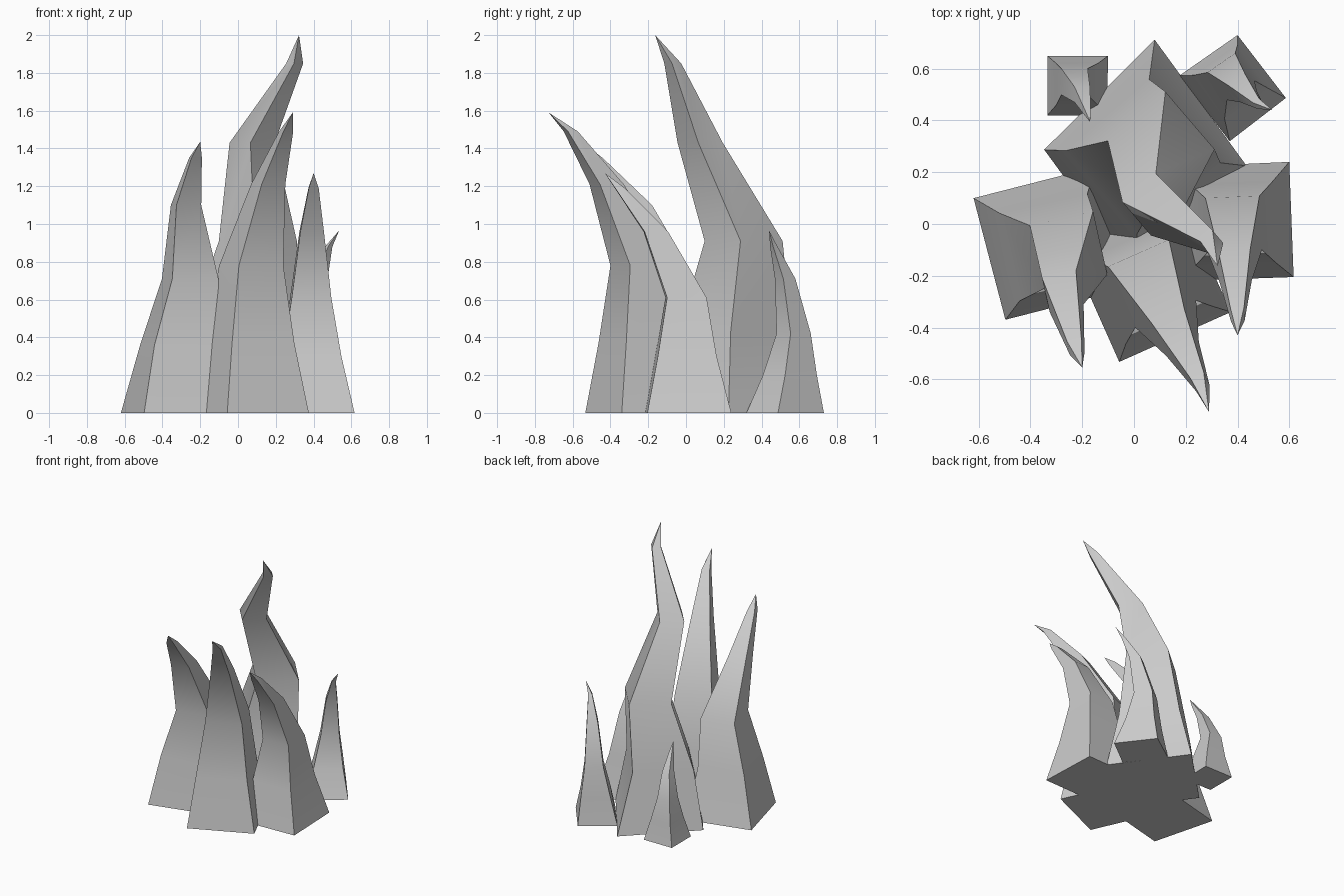
import bpy, bmesh, math


def spike(name, angle, base, rings, tip):
    """Four-sided bent spike: base corners, square rings (z, x, y, radius), point.
    Corners run counter-clockwise, the first one lying at the given angle."""
    bm = bmesh.new()
    levels = [[bm.verts.new((x, y, 0)) for x, y in base]]
    for z, cx, cy, r in rings:
        levels.append([bm.verts.new((cx + r * math.cos(math.radians(angle + 90 * i)),
                                     cy + r * math.sin(math.radians(angle + 90 * i)), z))
                       for i in range(4)])
    bm.faces.new(levels[0][::-1])
    for lo, hi in zip(levels, levels[1:]):
        for i in range(4):
            j = (i + 1) % 4
            bm.faces.new((lo[i], lo[j], hi[j], hi[i]))
    point = bm.verts.new(tip)
    for i in range(4):
        bm.faces.new((levels[-1][i], levels[-1][(i + 1) % 4], point))
    bmesh.ops.recalc_face_normals(bm, faces=bm.faces[:])
    mesh = bpy.data.meshes.new(name)
    bm.to_mesh(mesh)
    bm.free()
    ob = bpy.data.objects.new(name, mesh)
    bpy.context.collection.objects.link(ob)
    bpy.ops.object.select_all(action='DESELECT')
    ob.select_set(True)
    bpy.context.view_layer.objects.active = ob
    bpy.ops.object.shade_smooth_by_angle(angle=math.radians(30))


# Tall central spike
spike("tall_spike", -4.5,
      [(0.435, 0.225), (0.08, 0.712), (-0.347, 0.287), (0.01, -0.2)],
      [(0.43, 0.035, 0.26, 0.30), (0.91, 0.105, 0.305, 0.207),
       (1.43, 0.075, 0.075, 0.12), (1.85, 0.30, -0.07, 0.045)],
      (0.323, -0.163, 2.0))

# Front spike
spike("front_spike", -111,
      [(-0.057, -0.533), (0.375, -0.34), (0.18, 0.09), (-0.25, -0.10)],
      [(0.37, 0.06, -0.225, 0.255), (0.78, 0.07, -0.23, 0.182),
       (1.21, 0.16, -0.42, 0.097), (1.49, 0.255, -0.61, 0.04)],
      (0.29, -0.727, 1.59))

# Left spike
spike("left_spike", -32.3,
      [(-0.03, -0.25), (-0.15, 0.22), (-0.62, 0.10), (-0.497, -0.37)],
      [(0.36, -0.311, -0.09, 0.245), (0.71, -0.253, -0.10, 0.177),
       (1.10, -0.275, -0.26, 0.095), (1.35, -0.225, -0.475, 0.04)],
      (-0.20, -0.555, 1.435))

# Right spike
spike("right_spike", -42.5,
      [(0.617, -0.205), (0.60, 0.24), (0.16, 0.22), (0.18, -0.22)],
      [(0.30, 0.385, 0.0, 0.22), (0.61, 0.385, 0.0, 0.148),
       (0.96, 0.39, -0.16, 0.088), (1.19, 0.40, -0.35, 0.037)],
      (0.40, -0.43, 1.27))

# Small spikes behind
spike("back_right_spike", -10,
      [(0.587, 0.487), (0.40, 0.73), (0.175, 0.573), (0.37, 0.32)],
      [(0.20, 0.375, 0.55, 0.145), (0.42, 0.375, 0.57, 0.092),
       (0.71, 0.42, 0.525, 0.055), (0.88, 0.48, 0.465, 0.02)],
      (0.535, 0.44, 0.965))
spike("back_left_spike", 45,
      [(-0.10, 0.65), (-0.335, 0.65), (-0.335, 0.42), (-0.105, 0.42)],
      [(0.155, -0.22, 0.54, 0.115), (0.32, -0.23, 0.55, 0.072),
       (0.49, -0.20, 0.50, 0.042), (0.60, -0.18, 0.435, 0.018)],
      (-0.17, 0.395, 0.67))
